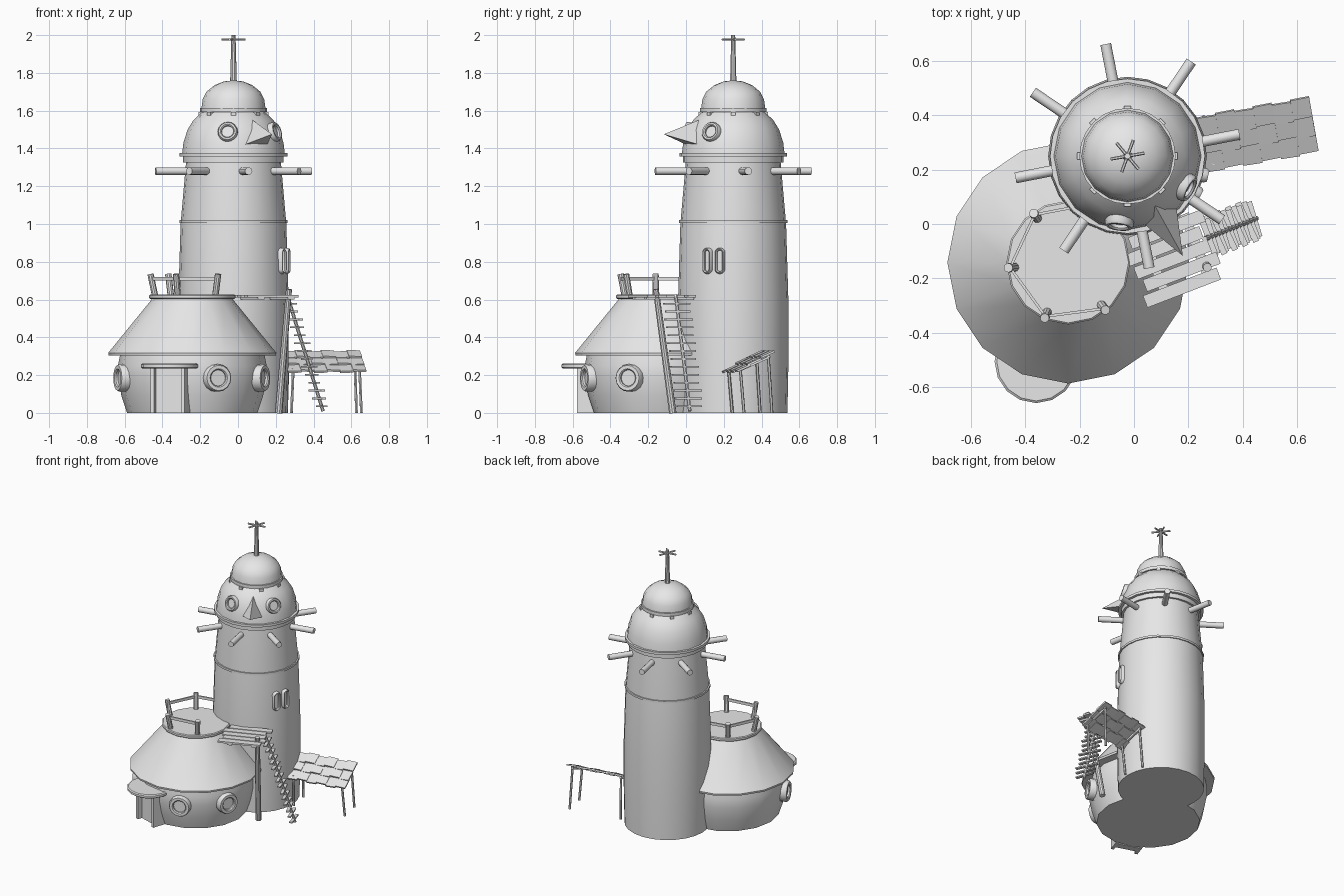
import bpy, bmesh, math
from math import cos, sin, radians, pi
from mathutils import Vector, Matrix

if "Cube" in bpy.data.objects:
    bpy.data.objects.remove(bpy.data.objects["Cube"])

GREY = (0.8, 0.8, 0.8, 1)
mat = bpy.data.materials.new("plain grey")
mat.use_nodes = True
mat.diffuse_color = GREY
mat.node_tree.nodes["Principled BSDF"].inputs["Base Color"].default_value = GREY

TOWER = Vector((-0.024, 0.25, 0))
HOUSE = Vector((-0.242, -0.142, 0))


def finish(name, bm, matrix=Matrix(), smooth=True):
    bmesh.ops.recalc_face_normals(bm, faces=bm.faces)
    mesh = bpy.data.meshes.new(name)
    bm.to_mesh(mesh)
    bm.free()
    mesh.transform(matrix)
    mesh.materials.append(mat)
    ob = bpy.data.objects.new(name, mesh)
    bpy.context.collection.objects.link(ob)
    if smooth:
        bpy.ops.object.select_all(action='DESELECT')
        ob.select_set(True)
        bpy.context.view_layer.objects.active = ob
        bpy.ops.object.shade_smooth_by_angle(angle=radians(35))
    return ob


def lathe(name, profile, matrix=Matrix(), sides=16, closed=False, stretch=0):
    """Turn (radius, height) points about z; stretch pulls the halves apart along y."""
    bm = bmesh.new()
    rings = []
    for r, z in profile:
        ring = []
        for i in range(sides):
            a = 2 * pi * (i + (0.5 if stretch else 0)) / sides
            y = r * sin(a)
            ring.append(bm.verts.new((r * cos(a), y + math.copysign(stretch, y), z)))
        rings.append(ring)
    pairs = list(zip(rings, rings[1:]))
    if closed:
        pairs.append((rings[-1], rings[0]))
    else:
        bm.faces.new(rings[0])
        bm.faces.new(rings[-1])
    for lo, hi in pairs:
        for i in range(sides):
            j = (i + 1) % sides
            bm.faces.new((lo[i], lo[j], hi[j], hi[i]))
    return finish(name, bm, matrix)


def facing(pos, direction, up='Y'):
    return Matrix.Translation(pos) @ Vector(direction).to_track_quat('Z', up).to_matrix().to_4x4()


def rod(name, a, b, r1, r2=None, sides=10):
    a, b = Vector(a), Vector(b)
    return lathe(name, [(r1, 0), (r2 or r1, (b - a).length)], facing(a, b - a), sides)


def box(name, pos, size, rot=Matrix()):
    bm = bmesh.new()
    bmesh.ops.create_cube(bm, size=1)
    return finish(name, bm, Matrix.Translation(pos) @ rot @ Matrix.Diagonal((*size, 1)), False)


def polar(center, r, deg, z):
    a = radians(deg)
    return center + Vector((r * cos(a), r * sin(a), z))


def porthole(name, center, r, deg, z, outer, inner, tilt=0, stretch=0):
    m = facing(polar(center, r, deg, z), polar(Vector(), 1, deg, tilt))
    lathe(name + "_frame", [(inner, -0.04), (inner, 0.02), (inner + 0.006, 0.026),
                            (outer - 0.006, 0.026), (outer, 0.016), (outer, -0.04)],
          m, 16, True, stretch)
    lathe(name + "_glass", [(inner + 0.003, -0.03), (inner + 0.003, 0.008)], m, 16, False, stretch)


def rotz(deg):
    return Matrix.Rotation(radians(deg), 4, 'Z')


# Tower shaft, bands and domed head
T = Matrix.Translation(TOWER)
lathe("tower", [(0.287, 0), (0.292, 0.25), (0.292, 0.6), (0.28, 1.0), (0.25, 1.34)], T, 24)


def band(name, r0, r1, z0, z1):
    lathe(name, [(r0, z0), (r1, z0), (r1, z1), (r0, z1)], T, 24, True)


band("middle_band", 0.26, 0.287, 1.005, 1.02)
band("neck_band", 0.23, 0.266, 1.325, 1.36)
band("head_rim", 0.22, 0.285, 1.358, 1.376)
lathe("head", [(0.272, 1.37), (0.265, 1.43), (0.243, 1.5), (0.212, 1.55), (0.17, 1.59)], T, 16)
band("cap_rim", 0.12, 0.177, 1.592, 1.615)
lathe("cap", [(0.17, 1.61), (0.163, 1.66), (0.143, 1.7), (0.1, 1.735), (0.05, 1.755), (0.004, 1.76)], T, 16)
for i in range(8):
    box("cap_clip", polar(TOWER, 0.172, 45 * i, 1.582), (0.026, 0.026, 0.024), rotz(45 * i))

# Mast with a star of spokes
rod("mast", TOWER + Vector((0, 0, 1.74)), TOWER + Vector((0, 0, 2.0)), 0.018, 0.011)
for i in range(6):
    rod("mast_spoke", TOWER + Vector((0, 0, 1.977)), polar(TOWER, 0.063, 60 * i + 10, 1.977), 0.006, sides=6)

# Ring of pegs
for i in range(8):
    a = 11 + 45 * i
    rod("peg", polar(TOWER, 0.2, a, 1.28), polar(TOWER, 0.42, a, 1.28), 0.02, sides=12)

# Eyes, beak and tower windows
for a in (-28, -97):
    porthole("eye", TOWER, 0.238, a, 1.485, 0.053, 0.032, 0.3)
bm = bmesh.new()
tip, top, left, right, root = [bm.verts.new(p) for p in
                               ((0.42, 0, 1.475), (0.21, 0, 1.55), (0.23, 0.075, 1.415),
                                (0.23, -0.075, 1.415), (0.1, 0, 1.46))]
for f in ((tip, top, left), (tip, right, top), (tip, left, right),
          (root, left, top), (root, top, right), (root, right, left)):
    bm.faces.new(f)
finish("beak", bm, T @ rotz(-61), False)
for a in (-14, -28):
    porthole("tower_window", TOWER, 0.28, a, 0.805, 0.027, 0.014, 0, 0.042)

# Round house, roof and deck
H = Matrix.Translation(HOUSE)
lathe("house_wall", [(0.345, 0), (0.375, 0.09), (0.394, 0.19), (0.394, 0.25), (0.38, 0.32)], H)
lathe("house_roof", [(0.37, 0.305), (0.443, 0.305), (0.445, 0.318), (0.222, 0.592), (0.21, 0.61)], H)
lathe("deck", [(0.222, 0.603), (0.228, 0.608), (0.228, 0.622), (0.222, 0.627)], H)
for a in (-23.5, -70.5, -160):
    porthole("house_window", HOUSE, 0.395, a, 0.185, 0.073, 0.043)

# Doorway with side walls and rounded canopy
DOOR = -108
for s in (-1, 1):
    side = rotz(DOOR) @ Vector((0.365, s * 0.085, 0.12))
    box("door_side", HOUSE + side, (0.125, 0.02, 0.24), rotz(DOOR))
box("door", polar(HOUSE, 0.37, DOOR, 0.12), (0.05, 0.16, 0.24), rotz(DOOR))
lathe("door_canopy", [(0.145, 0.235), (0.153, 0.241), (0.153, 0.256), (0.145, 0.262)],
      Matrix.Translation(polar(HOUSE, 0.383, DOOR, 0)))

# Deck railing
POSTS = (125, 185, 247, 308)
for a in POSTS:
    rod("rail_post", polar(HOUSE, 0.198, a, 0.62), polar(HOUSE, 0.222, a, 0.735), 0.017)
RAIL = [polar(HOUSE, 0.215, a, 0.71) for a in POSTS]
RAIL.append(polar(HOUSE, 0.215, 308, 0.71))
RAIL.insert(0, polar(HOUSE, 0.21, 80, 0.71))
for p, q in zip(RAIL[:-2], RAIL[1:-1]):
    d = q - p
    box("rail", (p + q) / 2, (d.length, 0.01, 0.02), rotz(math.degrees(math.atan2(d.y, d.x))))

# Plank bridge with its support post
BR = rotz(21)
for i, shift in enumerate((0.02, -0.01, 0.0, 0.015, -0.005)):
    off = BR @ Vector((shift, 0.105 - 0.055 * i, 0))
    box("bridge_plank", Vector((0.14, -0.125, 0.618)) + off, (0.29, 0.047, 0.012), BR)
for x in (-0.07, 0.1):
    box("bridge_beam", Vector((0.14, -0.125, 0.606)) + BR @ Vector((x, 0, 0)), (0.035, 0.27, 0.012), BR)
rod("bridge_post", (0.215, -0.07, 0), (0.27, -0.16, 0.655), 0.02, 0.016)

# Single-pole ladder
foot, head = Vector((0.45, 0.02, 0.01)), Vector((0.26, -0.055, 0.625))
rod("ladder_pole", foot, head, 0.01, sides=8)
for i in range(14):
    c = foot.lerp(head, 0.04 + i * 0.068)
    box("ladder_rung", c, (0.022, 0.135 + 0.012 * (i % 3), 0.009), rotz(21 + 4 * (i % 3 - 1)))

# Lean-to shelter with overlapping tiles
SR = rotz(10)
SC = Vector((0.455, 0.33, 0.272))
SLOPE = Matrix.Rotation(radians(24), 4, 'X')
for row in (-1, 0, 1):
    for col in range(6):
        x = (col - 2.5) * 0.07
        wob = 0.006 * (-1) ** (col + row)
        pos = SC + SR @ Vector((x, row * 0.064 + wob / 2, row * 0.036 + wob / 2))
        box("roof_tile", pos, (0.071, 0.08, 0.011), SR @ SLOPE @ Matrix.Rotation(wob * 8, 4, 'Y'))
for sx in (-1, 1):
    for sy in (-1, 1):
        p = SC + SR @ Vector((sx * 0.178, sy * 0.075, sy * 0.038))
        rod("shelter_leg", (p.x + 0.01 * sx, p.y + 0.02, 0), p, 0.008, sides=6)
    box("shelter_beam", SC + SR @ Vector((sx * 0.178, 0, -0.012)), (0.014, 0.19, 0.012), SR @ SLOPE)
